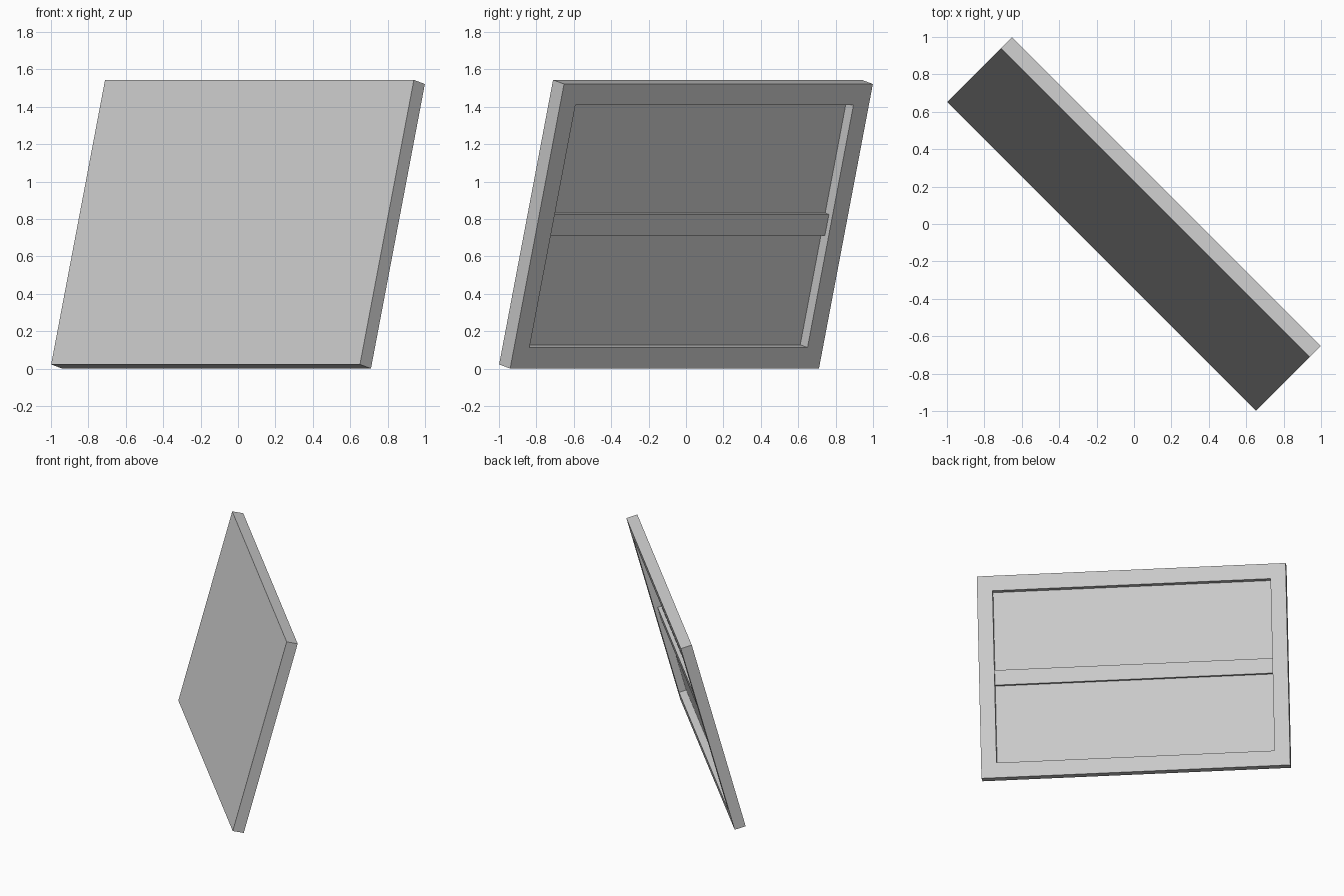
import bpy, bmesh, math
from mathutils import Matrix, Vector

if "Cube" in bpy.data.objects:
    bpy.data.objects.remove(bpy.data.objects["Cube"])

W, H, T = 2.335, 1.575, 0.086      # panel width, height, thickness
RIM, DEPTH, BAR = 0.1165, 0.057, 0.029   # rim width, recess depth, rail thickness
TILT, TURN = math.radians(15), math.radians(45)

grey = bpy.data.materials.new("light grey")
grey.diffuse_color = (0.61, 0.61, 0.61, 1)
grey.use_nodes = True
grey.node_tree.nodes["Principled BSDF"].inputs["Base Color"].default_value = grey.diffuse_color

# leaning pose: tilted back, then turned about the vertical, resting on the ground
rest = (H * math.cos(TILT) + T * math.sin(TILT)) / 2
POSE = (Matrix.Translation((0, 0, rest)) @ Matrix.Rotation(-TURN, 4, 'Z')
        @ Matrix.Rotation(-TILT, 4, 'X'))


def box(bm, size, centre):
    m = Matrix.Translation(centre) @ Matrix.Diagonal((*size, 1))
    bmesh.ops.create_cube(bm, size=1, matrix=m)


def finish(bm, name):
    bmesh.ops.recalc_face_normals(bm, faces=bm.faces)
    mesh = bpy.data.meshes.new(name)
    bm.to_mesh(mesh)
    bm.free()
    mesh.materials.append(grey)
    ob = bpy.data.objects.new(name, mesh)
    ob.matrix_world = POSE
    bpy.context.collection.objects.link(ob)


# panel with a recessed back
bm = bmesh.new()
box(bm, (W, T, H), (0, 0, 0))
bm.normal_update()
back = max(bm.faces, key=lambda f: f.calc_center_median().y)
bmesh.ops.inset_region(bm, faces=[back], thickness=RIM, use_even_offset=True)
floor = bmesh.ops.extrude_discrete_faces(bm, faces=[back])["faces"][0]
bmesh.ops.translate(bm, verts=floor.verts, vec=Vector((0, -DEPTH, 0)))
finish(bm, "framed_panel")

# middle rail across the recess
bm = bmesh.new()
box(bm, (W - 2 * RIM, BAR, RIM), (0, T / 2 - DEPTH + BAR / 2, 0))
finish(bm, "cross_rail")
